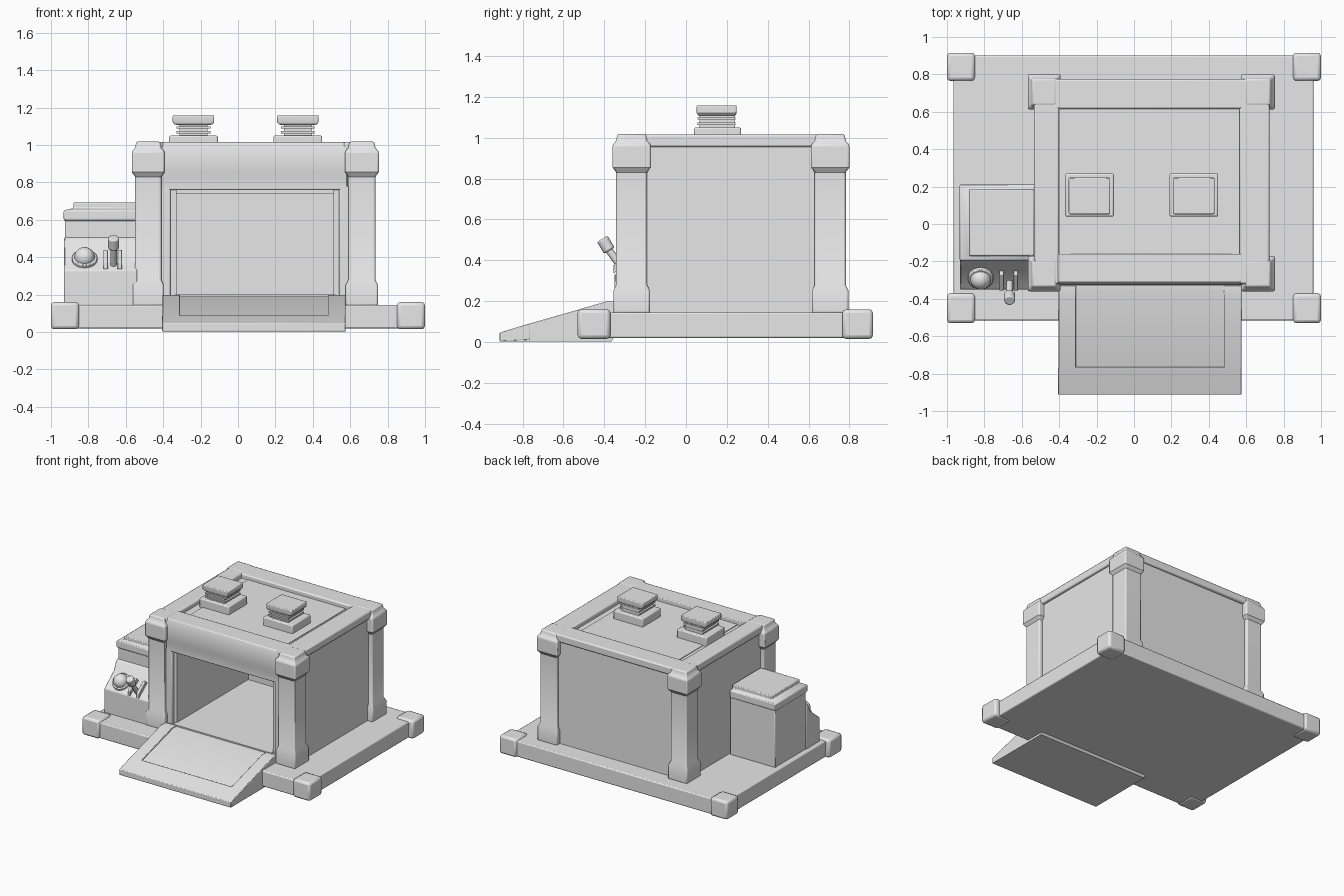
import bpy, bmesh, math
from mathutils import Vector

if "Cube" in bpy.data.objects:
    bpy.data.objects.remove(bpy.data.objects["Cube"])

grey = bpy.data.materials.new("plain_grey")
grey.diffuse_color = (0.8, 0.8, 0.8, 1)
grey.use_nodes = True
grey.node_tree.nodes["Principled BSDF"].inputs["Base Color"].default_value = grey.diffuse_color


def finish(name, bm, bevel=0.0):
    """Turn a bmesh into a named object with softened edges."""
    bmesh.ops.recalc_face_normals(bm, faces=bm.faces)
    me = bpy.data.meshes.new(name)
    bm.to_mesh(me)
    bm.free()
    me.materials.append(grey)
    ob = bpy.data.objects.new(name, me)
    bpy.context.collection.objects.link(ob)
    if bevel:
        mod = ob.modifiers.new("soft_edges", 'BEVEL')
        mod.width, mod.segments = bevel, 2
        mod.limit_method, mod.angle_limit = 'ANGLE', math.radians(40)
    bpy.ops.object.select_all(action='DESELECT')
    ob.select_set(True)
    bpy.context.view_layer.objects.active = ob
    bpy.ops.object.shade_smooth_by_angle(angle=math.radians(35))
    return ob


def loft(name, rings, bevel=0.0):
    """Stack rectangular rings (x0, x1, y0, y1, z) into a closed solid."""
    bm = bmesh.new()
    loops = [[bm.verts.new(p) for p in ((x0, y0, z), (x1, y0, z), (x1, y1, z), (x0, y1, z))]
             for x0, x1, y0, y1, z in rings]
    for a, b in zip(loops, loops[1:]):
        for i in range(4):
            j = (i + 1) % 4
            bm.faces.new((a[i], a[j], b[j], b[i]))
    bm.faces.new(loops[0][::-1])
    bm.faces.new(loops[-1])
    return finish(name, bm, bevel)


def box(name, x0, x1, y0, y1, z0, z1, bevel=0.0):
    return loft(name, [(x0, x1, y0, y1, z0), (x0, x1, y0, y1, z1)], bevel)


def side_profile(name, pts, x0, x1, bevel=0.0):
    """Extrude a (y, z) outline along x."""
    bm = bmesh.new()
    face = bm.faces.new([bm.verts.new((x0, y, z)) for y, z in pts])
    ext = bmesh.ops.extrude_face_region(bm, geom=[face])
    bmesh.ops.translate(bm, vec=(x1 - x0, 0, 0),
                        verts=[v for v in ext["geom"] if isinstance(v, bmesh.types.BMVert)])
    return finish(name, bm, bevel)


def rod(name, a, b, r, bevel=0.0):
    """Cylinder between two points."""
    a, b = Vector(a), Vector(b)
    bm = bmesh.new()
    bmesh.ops.create_cone(bm, cap_ends=True, segments=20, radius1=r, radius2=r, depth=(b - a).length)
    bm.transform((b - a).to_track_quat('Z', 'Y').to_matrix().to_4x4())
    bmesh.ops.translate(bm, vec=(a + b) / 2, verts=bm.verts)
    return finish(name, bm, bevel)


# Foundation slab and its corner blocks
box("base_slab", -0.965, 0.96, -0.515, 0.90, 0.02, 0.145, 0.008)
for x0, x1 in ((-1, -0.85), (0.85, 1)):
    for y0, y1 in ((-0.53, -0.37), (0.765, 0.915)):
        box("base_corner", x0, x1, y0, y1, 0.015, 0.16, 0.018)

# Room shell, open at the front
box("left_wall", -0.52, -0.33, -0.29, 0.755, 0.14, 0.98)
box("right_wall", 0.51, 0.705, -0.29, 0.755, 0.14, 0.98)
box("back_wall", -0.34, 0.52, 0.60, 0.755, 0.14, 0.98)
box("floor", -0.34, 0.52, -0.33, 0.61, 0.10, 0.20)
box("ceiling", -0.34, 0.52, -0.27, 0.61, 0.74, 0.985)

# Doorway surround
for x0, x1 in ((-0.42, -0.36), (0.54, 0.60)):
    box("door_jamb", x0, x1, -0.315, -0.25, 0.14, 0.78, 0.008)
side_profile("lintel", [(-0.25, 0.76), (-0.315, 0.76), (-0.315, 0.82), (-0.325, 0.86),
                        (-0.325, 0.97), (-0.31, 1.015), (-0.16, 1.015), (-0.16, 0.95),
                        (-0.25, 0.95)], -0.41, 0.585, 0.006)

# Corner posts with flared feet and capitals
post = [(0.14, 0.014), (0.25, 0.014), (0.28, 0.0), (0.83, 0.0), (0.855, 0.018),
        (0.965, 0.018), (0.985, 0.0), (1.018, -0.006)]
for x0, x1 in ((-0.55, -0.41), (0.59, 0.735)):
    for y0, y1 in ((-0.342, -0.19), (0.63, 0.782)):
        loft("corner_post", [(x0 - g, x1 + g, y0 - g, y1 + g, z) for z, g in post], 0.009)

# Roof edge beams
box("left_roof_beam", -0.535, -0.40, -0.32, 0.775, 0.955, 1.016, 0.01)
box("right_roof_beam", 0.565, 0.725, -0.32, 0.775, 0.955, 1.016, 0.01)
box("back_roof_beam", -0.53, 0.72, 0.615, 0.775, 0.955, 1.016, 0.01)

# Two roof vents with slatted fronts
for cx in (-0.238, 0.32):
    box("vent_plinth", cx - 0.13, cx + 0.13, 0.04, 0.27, 0.97, 1.05, 0.008)
    box("vent_neck", cx - 0.075, cx + 0.075, 0.065, 0.24, 1.04, 1.12)
    for z in (1.062, 1.088):
        box("vent_slat", cx - 0.09, cx + 0.09, 0.056, 0.243, z, z + 0.012)
    loft("vent_cap", [(cx - 0.1, cx + 0.1, 0.058, 0.243, 1.108),
                      (cx - 0.111, cx + 0.111, 0.052, 0.248, 1.122),
                      (cx - 0.111, cx + 0.111, 0.052, 0.248, 1.158)], 0.006)

# Entrance ramp: wedge, raised side rails and lower lip
side_profile("ramp", [(-0.91, 0.003), (-0.91, 0.038), (-0.80, 0.07), (-0.37, 0.19),
                      (-0.30, 0.19), (-0.30, 0.10), (-0.365, 0.003)], -0.404, 0.574)
for x0, x1 in ((-0.404, -0.31), (0.48, 0.574)):
    side_profile("ramp_rail", [(-0.80, 0.06), (-0.80, 0.08), (-0.39, 0.198), (-0.33, 0.198),
                               (-0.33, 0.12)], x0, x1, 0.004)
side_profile("ramp_lip", [(-0.912, 0.003), (-0.912, 0.046), (-0.80, 0.08), (-0.765, 0.09),
                          (-0.765, 0.01)], -0.405, 0.575, 0.004)

# Side cabinet with stepped lid
box("cabinet", -0.925, -0.53, -0.185, 0.205, 0.14, 0.63, 0.008)
loft("cabinet_lid", [(-0.922, -0.53, -0.18, 0.20, 0.59), (-0.932, -0.53, -0.195, 0.21, 0.60),
                     (-0.932, -0.53, -0.195, 0.21, 0.65), (-0.88, -0.535, -0.17, 0.185, 0.662),
                     (-0.88, -0.535, -0.17, 0.185, 0.692)], 0.006)

# Sloped control console
side_profile("console", [(-0.18, 0.14), (-0.35, 0.14), (-0.35, 0.33), (-0.335, 0.345),
                         (-0.23, 0.43), (-0.205, 0.49), (-0.18, 0.51)], -0.93, -0.54, 0.006)

# Push button on a round collar
slope = Vector((0, -0.085, 0.105)).normalized()
button = Vector((-0.82, -0.285, 0.385))
rod("button_collar", button - slope * 0.03, button + slope * 0.02, 0.068, 0.005)
bm = bmesh.new()
bmesh.ops.create_uvsphere(bm, u_segments=24, v_segments=12, radius=0.055)
bmesh.ops.translate(bm, vec=button + slope * 0.018, verts=bm.verts)
finish("button_dome", bm)

# Lever in its slotted bracket
for dx in (-0.038, 0.038):
    side_profile("lever_bracket", [(-0.355, 0.335), (-0.355, 0.375), (-0.27, 0.44), (-0.25, 0.42)],
                 -0.67 + dx - 0.012, -0.67 + dx + 0.012, 0.003)
rod("lever_stick", (-0.665, -0.31, 0.355), (-0.665, -0.395, 0.475), 0.018)
rod("lever_grip", (-0.665, -0.375, 0.447), (-0.665, -0.41, 0.505), 0.03, 0.008)
